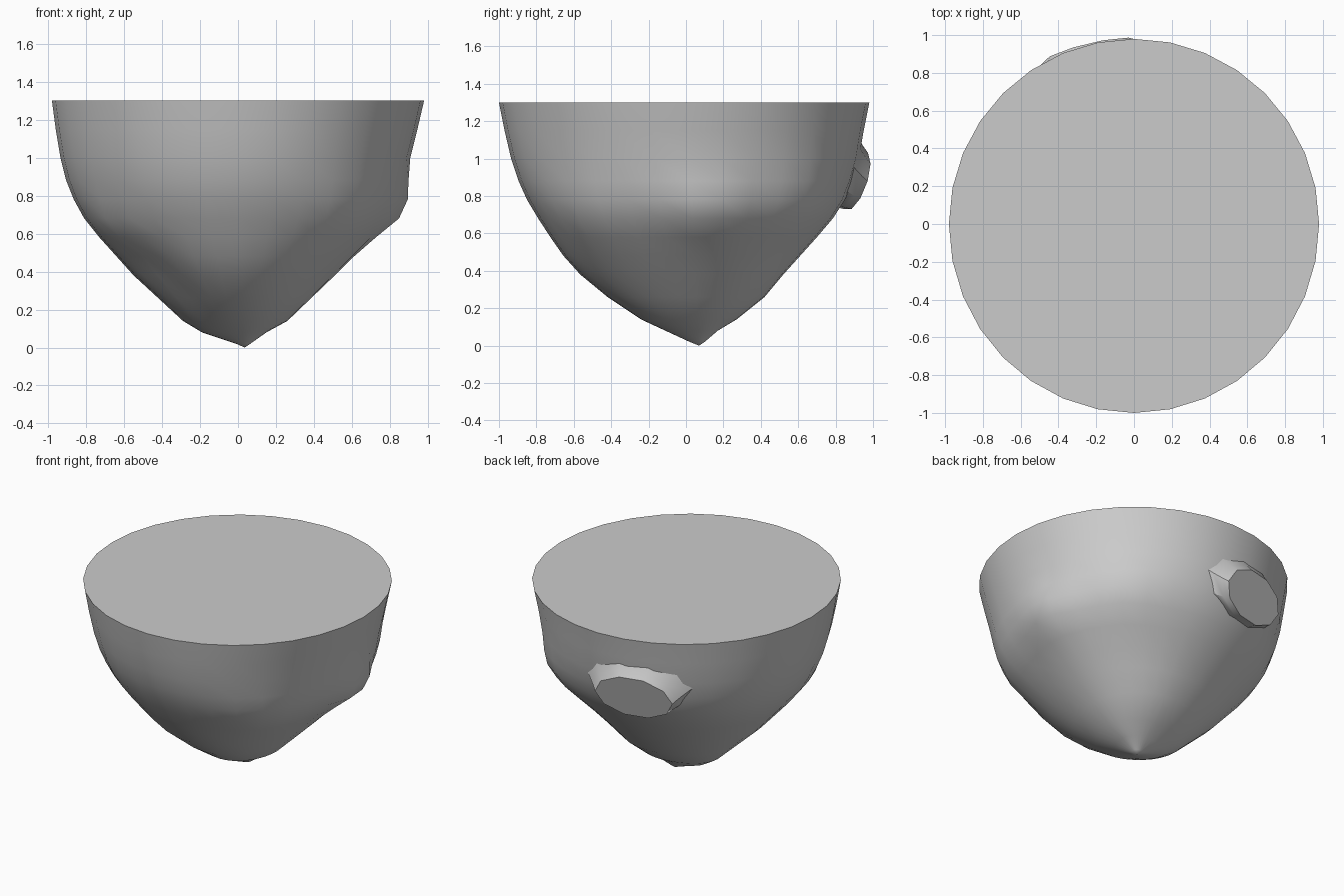
import bpy, bmesh, math
from mathutils import Vector

if "Cube" in bpy.data.objects:
    bpy.data.objects.remove(bpy.data.objects["Cube"])

SIDES = 32

# Ring profile: z, left x, right x, front y, back y
RINGS = [
    (1.30, -0.98, 0.98, -1.00, 0.98),
    (1.15, -0.96, 0.945, -0.97, 0.95),
    (1.00, -0.935, 0.905, -0.935, 0.925),
    (0.88, -0.905, 0.88, -0.895, 0.89),
    (0.78, -0.865, 0.85, -0.85, 0.85),
    (0.68, -0.81, 0.80, -0.79, 0.785),
    (0.58, -0.73, 0.71, -0.725, 0.70),
    (0.48, -0.64, 0.61, -0.655, 0.61),
    (0.38, -0.55, 0.51, -0.565, 0.52),
    (0.26, -0.42, 0.385, -0.42, 0.42),
    (0.14, -0.29, 0.26, -0.24, 0.27),
    (0.08, -0.19, 0.15, -0.11, 0.17),
    (0.02, -0.01, 0.065, 0.02, 0.10),
]

# Surface bumps and dents: centre, radius, outward push
BUMPS = [
    (Vector((0.85, 0.12, 0.71)), 0.17, 0.07),     # right ledge
    (Vector((0.60, 0.62, 0.74)), 0.22, 0.04),     # back right bulge
    (Vector((0.58, -0.58, 0.66)), 0.22, 0.035),   # front right bulge
    (Vector((-0.64, -0.40, 0.64)), 0.13, 0.04),   # left ledge
    (Vector((-0.46, -0.38, 0.46)), 0.14, -0.05),  # dent below it
    (Vector((-0.30, -0.30, 0.28)), 0.17, -0.04),  # flattened lower front left
]


def finish(bm, name, angle):
    bmesh.ops.recalc_face_normals(bm, faces=bm.faces)
    mesh = bpy.data.meshes.new(name)
    bm.to_mesh(mesh)
    bm.free()
    ob = bpy.data.objects.new(name, mesh)
    bpy.context.collection.objects.link(ob)
    bpy.ops.object.select_all(action='DESELECT')
    ob.select_set(True)
    bpy.context.view_layer.objects.active = ob
    bpy.ops.object.shade_smooth_by_angle(angle=math.radians(angle))
    return ob


def bridge(bm, loops):
    for a, b in zip(loops, loops[1:]):
        n = len(a)
        for i in range(n):
            j = (i + 1) % n
            bm.faces.new((a[i], a[j], b[j], b[i]))


# Rock body: lopsided rings narrowing to an off-centre tip
bm = bmesh.new()
loops = []
for z, xl, xr, yf, yb in RINGS:
    k = 1 - z / 1.3
    cx, cy = 0.03 * k, 0.07 * k
    loop = []
    for i in range(SIDES):
        a = 2 * math.pi * i / SIDES
        c, s = math.cos(a), math.sin(a)
        x = cx + c * ((xr - cx) if c > 0 else (cx - xl))
        y = cy + s * ((yb - cy) if s > 0 else (cy - yf))
        base = Vector((x, y, z))
        push = sum(amt * math.exp(-((base - centre).length / radius) ** 2)
                   for centre, radius, amt in BUMPS)
        loop.append(bm.verts.new(base + Vector((c, s, 0)) * push))
    loops.append(loop)
bridge(bm, loops)
bm.faces.new(loops[0])
tip = bm.verts.new((0.035, 0.07, 0.0))
last = loops[-1]
for i in range(SIDES):
    bm.faces.new((last[i], last[(i + 1) % SIDES], tip))
finish(bm, "rock_body", 40)

# Broken-off stub on the back left, its upper side flaring into the body
bm = bmesh.new()
normal = Vector((-0.22, 0.93, -0.29)).normalized()
side = Vector((0.93, 0.22, 0)).normalized()
up = side.cross(normal).normalized()
if up.z < 0:
    up = -up
face_centre = Vector((-0.23, 0.91, 0.88))
loops = []
for depth, scale in ((0.0, 1.0), (0.04, 1.1), (0.09, 1.25), (0.16, 1.5)):
    lift = 0.165 * (scale - 1) * 0.8
    loop = []
    for i in range(10):
        a = 2 * math.pi * i / 10
        p = (face_centre - normal * depth + up * lift
             + side * 0.265 * scale * math.cos(a) + up * 0.165 * scale * math.sin(a))
        loop.append(bm.verts.new(p))
    loops.append(loop)
bridge(bm, loops)
bm.faces.new(loops[0])
bm.faces.new(loops[-1])
finish(bm, "rock_stub", 40)
